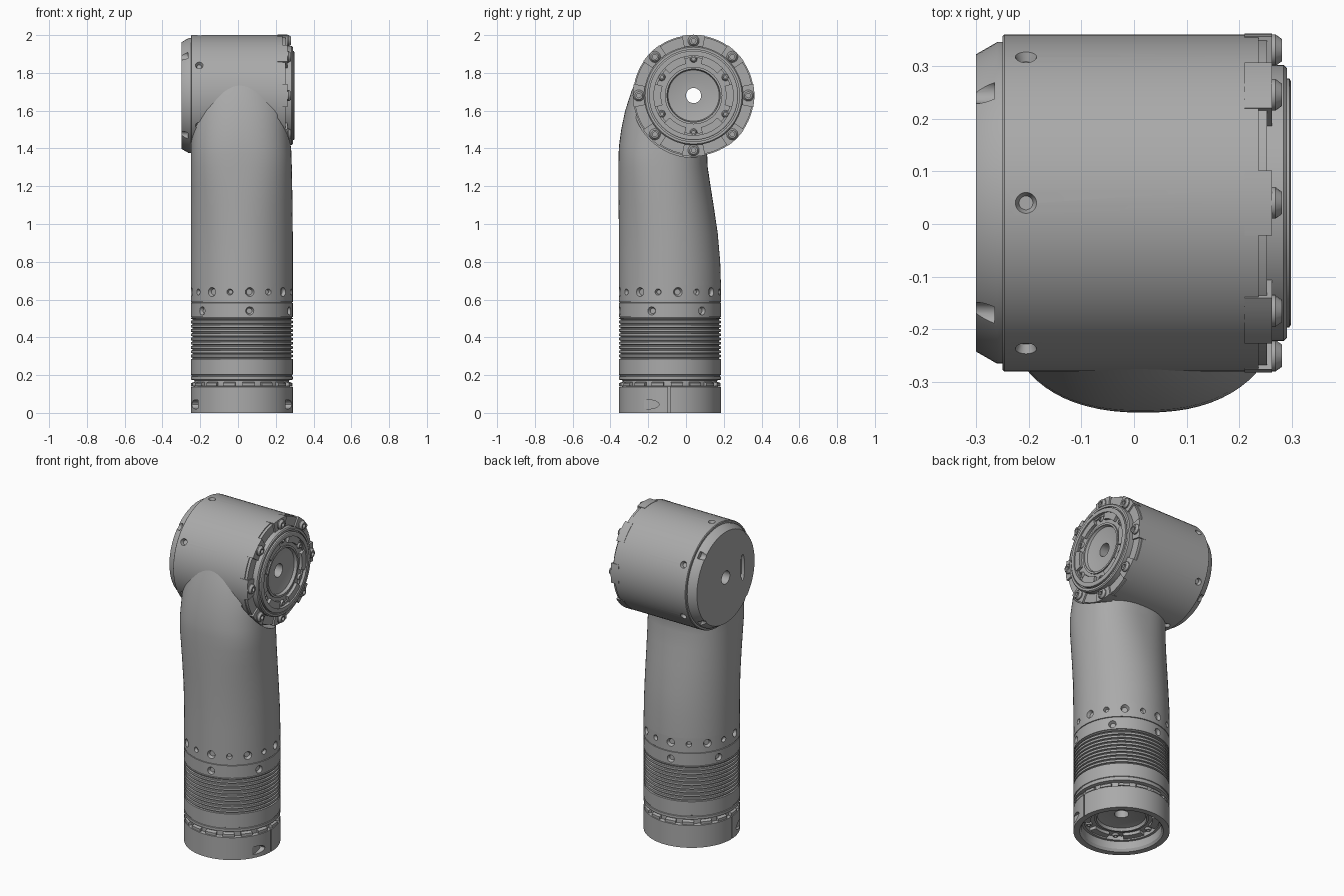
import bpy, bmesh
from math import pi, cos, sin, radians
from mathutils import Matrix, Vector

if "Cube" in bpy.data.objects:
    bpy.data.objects.remove(bpy.data.objects["Cube"])

metal = bpy.data.materials.new("grey metal")
metal.use_nodes = True
GREY = (0.4, 0.4, 0.4, 1)
metal.diffuse_color = GREY
metal.node_tree.nodes["Principled BSDF"].inputs["Base Color"].default_value = GREY

T, R = Matrix.Translation, Matrix.Rotation
BASE = T((0.02, -0.085, 0))
HEAD = T((0, 0.04, 1.68)) @ R(pi / 2, 4, 'Y')      # local z runs along +x


def finish(name, bm, matrix=Matrix()):
    bmesh.ops.recalc_face_normals(bm, faces=bm.faces)
    bm.transform(matrix)
    mesh = bpy.data.meshes.new(name)
    bm.to_mesh(mesh)
    bm.free()
    mesh.materials.append(metal)
    ob = bpy.data.objects.new(name, mesh)
    bpy.context.collection.objects.link(ob)
    return ob


def activate(ob):
    bpy.ops.object.select_all(action='DESELECT')
    ob.select_set(True)
    bpy.context.view_layer.objects.active = ob


def smooth(ob):
    activate(ob)
    bpy.ops.object.shade_smooth_by_angle(angle=radians(30))


def sweep(bm, profile, centre=0, half=pi, steps=72, matrix=Matrix()):
    """Turn a closed (radius, height) profile around z, fully or as a sector."""
    full = half >= pi
    rings = []
    for i in range(steps if full else steps + 1):
        a = centre - half + 2 * half * i / steps
        rings.append([bm.verts.new(matrix @ Vector((r * cos(a), r * sin(a), z))) for r, z in profile])
    n = len(profile)
    for i in range(steps):
        a, b = rings[i], rings[(i + 1) % len(rings)]
        for j in range(n):
            k = (j + 1) % n
            bm.faces.new((a[j], b[j], b[k], a[k]))
    if not full:
        bm.faces.new(rings[0])
        bm.faces.new(rings[-1])


def lathe(name, profile, matrix):
    bm = bmesh.new()
    sweep(bm, profile)
    return finish(name, bm, matrix)


def box_profile(r0, r1, z0, z1):
    return [(r0, z0), (r1, z0), (r1, z1), (r0, z1)]


def sectors(name, count, half, profile, matrix, offset=0):
    bm = bmesh.new()
    for i in range(count):
        sweep(bm, profile, offset + 2 * pi * i / count, half, 6)
    return finish(name, bm, matrix)


def cone(bm, matrix, r1, r2, depth, sides=20):
    bmesh.ops.create_cone(bm, cap_ends=True, segments=sides, radius1=r1, radius2=r2,
                          depth=depth, matrix=matrix)


def cut(ob, bm, matrix=Matrix()):
    cutter = finish("cutter", bm, matrix)
    cutter.hide_render = True
    activate(ob)
    mod = ob.modifiers.new("cut", 'BOOLEAN')
    mod.operation, mod.solver, mod.object = 'DIFFERENCE', 'EXACT', cutter
    bpy.ops.object.modifier_apply(modifier=mod.name)
    bpy.data.objects.remove(cutter)


def radial_holes(bm, count, first, radius, wall, z):
    """Countersunk holes drilled inwards around a cylinder wall."""
    for i in range(count):
        turn = R(first + 2 * pi * i / count, 4, 'Z')
        for r1, r2, depth, at in ((0.6, 1.25, 0.036, 0), (0.55, 0.55, 0.05, -0.02)):
            cone(bm, turn @ T((wall + at, 0, z)) @ R(pi / 2, 4, 'Y'),
                 radius * r1, radius * r2, depth)


def screws(name, count, ring, r, z, height, matrix):
    head = [(r * 0.4, z), (r, z), (r, z + height * 0.4), (r * 0.7, z + height), (r * 0.4, z + height)]
    bm = bmesh.new()
    for i in range(count):
        a = 2 * pi * i / count
        sweep(bm, head, steps=16, matrix=T((ring * cos(a), ring * sin(a), 0)))
    return finish(name, bm, matrix)


def coupling_face(prefix, matrix):
    """Dished output plate with a rim, raised lobes and six screws."""
    lathe(prefix + "_plate", [(0.04, 0.225), (0.24, 0.225), (0.24, 0.272), (0.14, 0.272),
                              (0.135, 0.262), (0.08, 0.25), (0.04, 0.25)], matrix)
    lathe(prefix + "_rim", [(0.21, 0.26), (0.236, 0.26), (0.236, 0.295), (0.231, 0.298), (0.21, 0.298)], matrix)
    sectors(prefix + "_lobes", 6, radians(17), box_profile(0.172, 0.215, 0.265, 0.29), matrix, pi / 6)
    lathe(prefix + "_hub_ring", box_profile(0.14, 0.152, 0.265, 0.28), matrix)
    screws(prefix + "_screws", 6, 0.195, 0.02, 0.265, 0.018, matrix)


# Base sleeve: collar, neck groove, ribbed band and drilled rings
wall = [(0.27, 0), (0.27, 0.138), (0.25, 0.142), (0.25, 0.172), (0.27, 0.176),
        (0.27, 0.192), (0.266, 0.194), (0.266, 0.2), (0.27, 0.202)]
z = 0.285
for i in range(10):
    wall += [(0.27, z), (0.261, z + 0.002), (0.261, z + 0.008), (0.27, z + 0.01)]
    z += 0.0225
for seam in (0.503, 0.583):
    wall += [(0.27, seam), (0.265, seam + 0.001), (0.265, seam + 0.004), (0.27, seam + 0.005)]
wall += [(0.27, 0.676), (0.264, 0.68), (0.04, 0.68), (0.04, 0.125), (0.225, 0.125), (0.225, 0.015), (0.235, 0)]
sleeve = lathe("base_sleeve", wall, BASE)

holes = bmesh.new()
radial_holes(holes, 8, radians(9 - 90), 0.026, 0.27, 0.64)
radial_holes(holes, 8, radians(31.5 - 90), 0.018, 0.27, 0.64)
radial_holes(holes, 6, radians(9 - 90), 0.024, 0.27, 0.54)
cut(sleeve, holes, BASE)

# Clamp slots and split lines in the collar
slots = bmesh.new()
for side in (-1, 1):
    pocket = T((side * 0.262, -0.115, 0.045)) @ Matrix.Diagonal((1, 2.4, 1, 1)) @ R(pi / 2, 4, 'Y')
    cone(slots, pocket, 0.024, 0.024, 0.06)
    bmesh.ops.create_cube(slots, size=1, matrix=T((side * 0.27, -0.005, 0.068)) @ Matrix.Diagonal((0.02, 0.008, 0.15, 1)))
cut(sleeve, slots, BASE)

sectors("locking_teeth", 16, radians(7), [(0.24, 0.142), (0.269, 0.142), (0.269, 0.158), (0.24, 0.168)],
        BASE, radians(8))
coupling_face("base", BASE @ R(pi, 4, 'X') @ T((0, 0, -0.36)))

# Arm: lofted sections (height, front y, back y, left x, right x, squareness)
sections = [(0.675, -0.355, 0.185, -0.25, 0.29, 2), (0.8, -0.355, 0.181, -0.25, 0.29, 2),
            (0.95, -0.355, 0.168, -0.25, 0.29, 2), (1.1, -0.357, 0.146, -0.25, 0.288, 2.1),
            (1.2, -0.358, 0.13, -0.25, 0.287, 2.2), (1.3, -0.358, 0.115, -0.25, 0.285, 2.35),
            (1.37, -0.357, 0.112, -0.25, 0.283, 2.4), (1.42, -0.354, 0.125, -0.25, 0.28, 2.4),
            (1.5, -0.343, 0.12, -0.249, 0.277, 2.3), (1.6, -0.322, 0.1, -0.243, 0.27, 2.2),
            (1.7, -0.29, 0.1, -0.23, 0.25, 2.1), (1.78, -0.255, 0.1, -0.2, 0.22, 2)]
bm = bmesh.new()
rings = []
for z, front, back, left, right, power in sections:
    ring = []
    for i in range(72):
        c, s = cos(2 * pi * i / 72), sin(2 * pi * i / 72)
        x = abs(c) ** (2 / power) * (1 if c > 0 else -1)
        y = abs(s) ** (2 / power) * (1 if s > 0 else -1)
        ring.append(bm.verts.new(((left + right) / 2 + x * (right - left) / 2,
                                  (front + back) / 2 + y * (back - front) / 2, z)))
    rings.append(ring)
for a, b in zip(rings, rings[1:]):
    for i in range(72):
        j = (i + 1) % 72
        bm.faces.new((a[i], a[j], b[j], b[i]))
bm.faces.new(rings[0])
bm.faces.new(rings[-1])
arm = finish("arm", bm)
for radius, start in ((0.312, -0.5), (0.328, 0.21)):
    bm = bmesh.new()
    cone(bm, T((0, 0, (start + 0.5) / 2)), radius, radius, 0.5 - start, 96)
    cut(arm, bm, HEAD)

# Head drum with six countersunk holes
drum = lathe("head_drum", [(0.04, -0.25), (0.316, -0.25), (0.32, -0.246), (0.32, 0.236), (0.04, 0.236)], HEAD)
holes = bmesh.new()
radial_holes(holes, 6, 0, 0.022, 0.32, -0.205)
cut(drum, holes, HEAD)

# Rear cap with edge notches and a vertical slot
cap = lathe("rear_cap", [(0.04, -0.24), (0.305, -0.24), (0.305, -0.26), (0.282, -0.3), (0.04, -0.3)], HEAD)
notches = bmesh.new()
for i in range(4):
    cone(notches, R(pi / 4 + i * pi / 2, 4, 'Z') @ T((0.298, 0, -0.3)), 0.022, 0.022, 0.07)
cone(notches, T((0, -0.165, -0.3)) @ Matrix.Diagonal((4, 1, 1, 1)), 0.02, 0.02, 0.04)
cut(cap, notches, HEAD)

# Output flange with bolted pads
lathe("flange_ring", box_profile(0.2, 0.314, 0.23, 0.252), HEAD)
lathe("flange_inner_ring", [(0.2, 0.24), (0.262, 0.24), (0.262, 0.284), (0.256, 0.29), (0.243, 0.29),
                            (0.243, 0.28), (0.2, 0.28)], HEAD)
sectors("flange_pads", 8, radians(11), box_profile(0.25, 0.322, 0.21, 0.262), HEAD)
screws("flange_screws", 8, 0.29, 0.03, 0.26, 0.021, HEAD)
coupling_face("output", HEAD)

for ob in bpy.context.collection.objects:
    if ob.type == 'MESH' and metal.name in ob.data.materials:
        smooth(ob)
